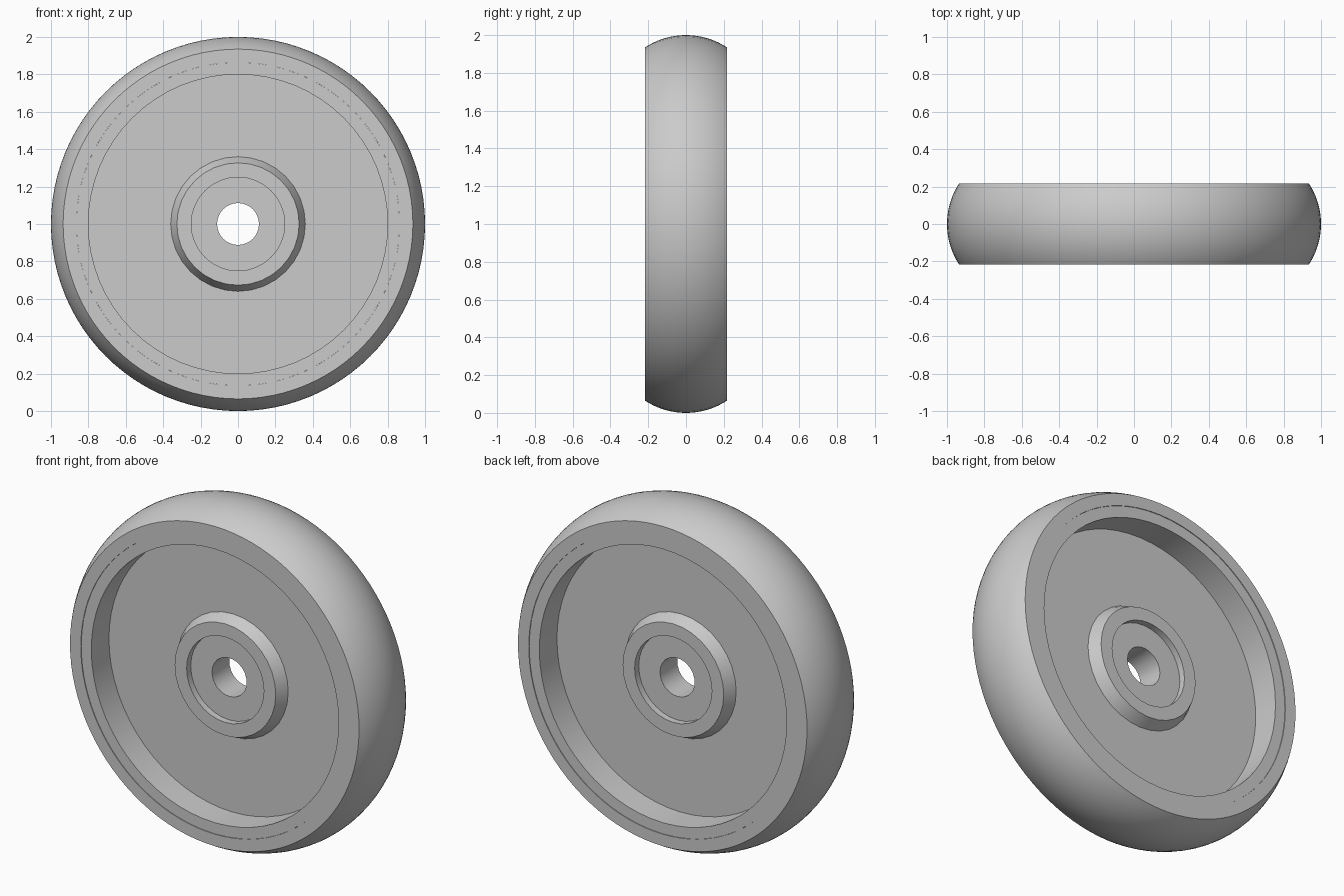
import bpy, bmesh
from math import sin, cos, asin, pi, radians

cube = bpy.data.objects.get("Cube")
if cube:
    bpy.data.objects.remove(cube, do_unlink=True)

grey = bpy.data.materials.new("light grey")
grey.use_nodes = True
colour = (0.6, 0.6, 0.6, 1)
grey.diffuse_color = colour
grey.node_tree.nodes["Principled BSDF"].inputs["Base Color"].default_value = colour

HALF = 0.217       # half width of the tyre
AXLE_Z = 1.0       # height of the wheel centre


def revolve(name, profile, segments):
    """Turn a closed (radius, y) profile around the axle."""
    bm = bmesh.new()
    rings = []
    for i in range(segments):
        a = 2 * pi * i / segments
        rings.append([bm.verts.new((r * cos(a), y, AXLE_Z + r * sin(a))) for r, y in profile])
    n = len(profile)
    for i in range(segments):
        here, there = rings[i], rings[(i + 1) % segments]
        for j in range(n):
            k = (j + 1) % n
            bm.faces.new((here[j], here[k], there[k], there[j]))
    bmesh.ops.recalc_face_normals(bm, faces=bm.faces)
    mesh = bpy.data.meshes.new(name)
    bm.to_mesh(mesh)
    bm.free()
    mesh.materials.append(grey)
    obj = bpy.data.objects.new(name, mesh)
    bpy.context.collection.objects.link(obj)
    bpy.ops.object.select_all(action='DESELECT')
    obj.select_set(True)
    bpy.context.view_layer.objects.active = obj
    bpy.ops.object.shade_smooth_by_angle(angle=radians(25))
    return obj


def mirrored(half):
    """Complete a front half profile with its back half."""
    return half + [(r, -y) for r, y in reversed(half)]


# Tyre: crowned tread with flat side walls
crown = 0.065
radius = (HALF ** 2 + crown ** 2) / (2 * crown)
sweep = asin(HALF / radius)
steps = 16
tread = []
for i in range(steps + 1):
    t = sweep * (2 * i / steps - 1)
    tread.append((1 - radius + radius * cos(t), radius * sin(t)))
revolve("tyre", [(0.865, -HALF)] + tread + [(0.865, HALF)], 96)

# Wheel rim and web: slightly recessed rim, deep dish on both sides
revolve("rim_and_web", mirrored([(0.3, -0.05), (0.8, -0.05), (0.8, -0.213), (0.865, -0.213)]), 64)

# Hub: tapered boss with a bearing seat and axle bore
revolve("hub", mirrored([(0.112, -0.08), (0.25, -0.08), (0.25, -0.118),
                         (0.327, -0.118), (0.36, -0.05)]), 32)
